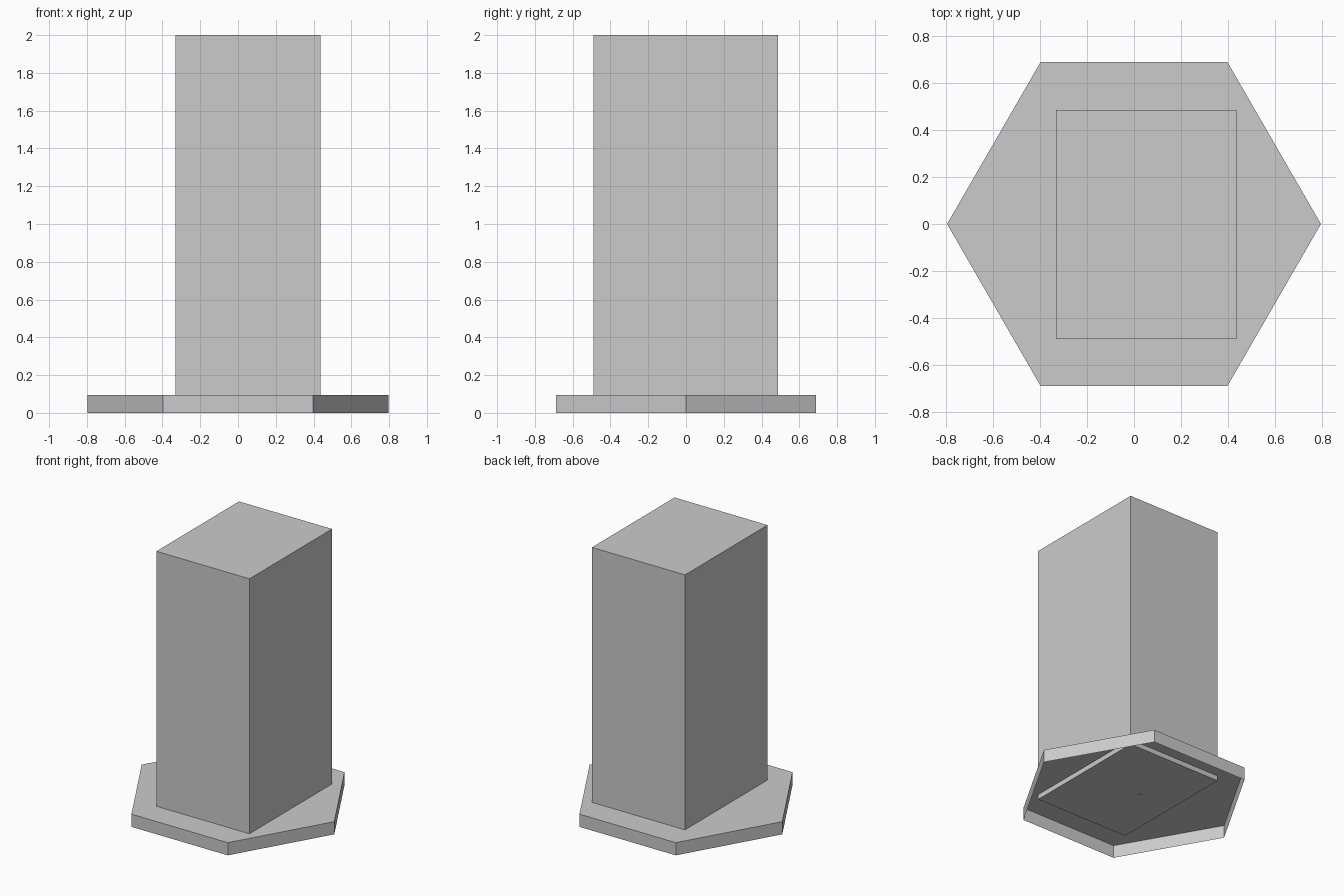
import bpy, bmesh
from mathutils import Matrix, Vector

if "Cube" in bpy.data.objects:
    bpy.data.objects.remove(bpy.data.objects["Cube"])


def finish(name, bm):
    mesh = bpy.data.meshes.new(name)
    bm.to_mesh(mesh)
    bm.free()
    obj = bpy.data.objects.new(name, mesh)
    bpy.context.collection.objects.link(obj)
    return obj


def box(name, lo, hi):
    lo, hi = Vector(lo), Vector(hi)
    bm = bmesh.new()
    mat = Matrix.Translation((lo + hi) / 2) @ Matrix.Diagonal((*(hi - lo), 1))
    bmesh.ops.create_cube(bm, size=1, matrix=mat)
    return finish(name, bm)


# Hexagonal base: a shallow tray turned upside down, open underneath
BASE_R, BASE_H = 0.796, 0.095
bm = bmesh.new()
bmesh.ops.create_circle(bm, cap_ends=True, segments=6, radius=BASE_R,
                        matrix=Matrix.Translation((0, 0, BASE_H)) @ Matrix.Rotation(0.5235988 * 3, 4, 'Z'))
rim = bmesh.ops.extrude_edge_only(bm, edges=bm.edges[:])
for v in [g for g in rim["geom"] if isinstance(g, bmesh.types.BMVert)]:
    v.co.z = 0
bmesh.ops.recalc_face_normals(bm, faces=bm.faces[:])
for f in bm.faces:
    if len(f.verts) == 6 and f.normal.z < 0:
        bmesh.ops.reverse_faces(bm, faces=bm.faces[:])
        break
finish("hexagonal_base", bm)

# Tall block, its lower end poking slightly through the base plate
box("tall_block", (-0.332, -0.489, 0.058), (0.437, 0.486, 2.0))

# Tiny nub under the block
box("underside_nub", (-0.055, -0.012, 0.054), (-0.03, 0.012, 0.07))
